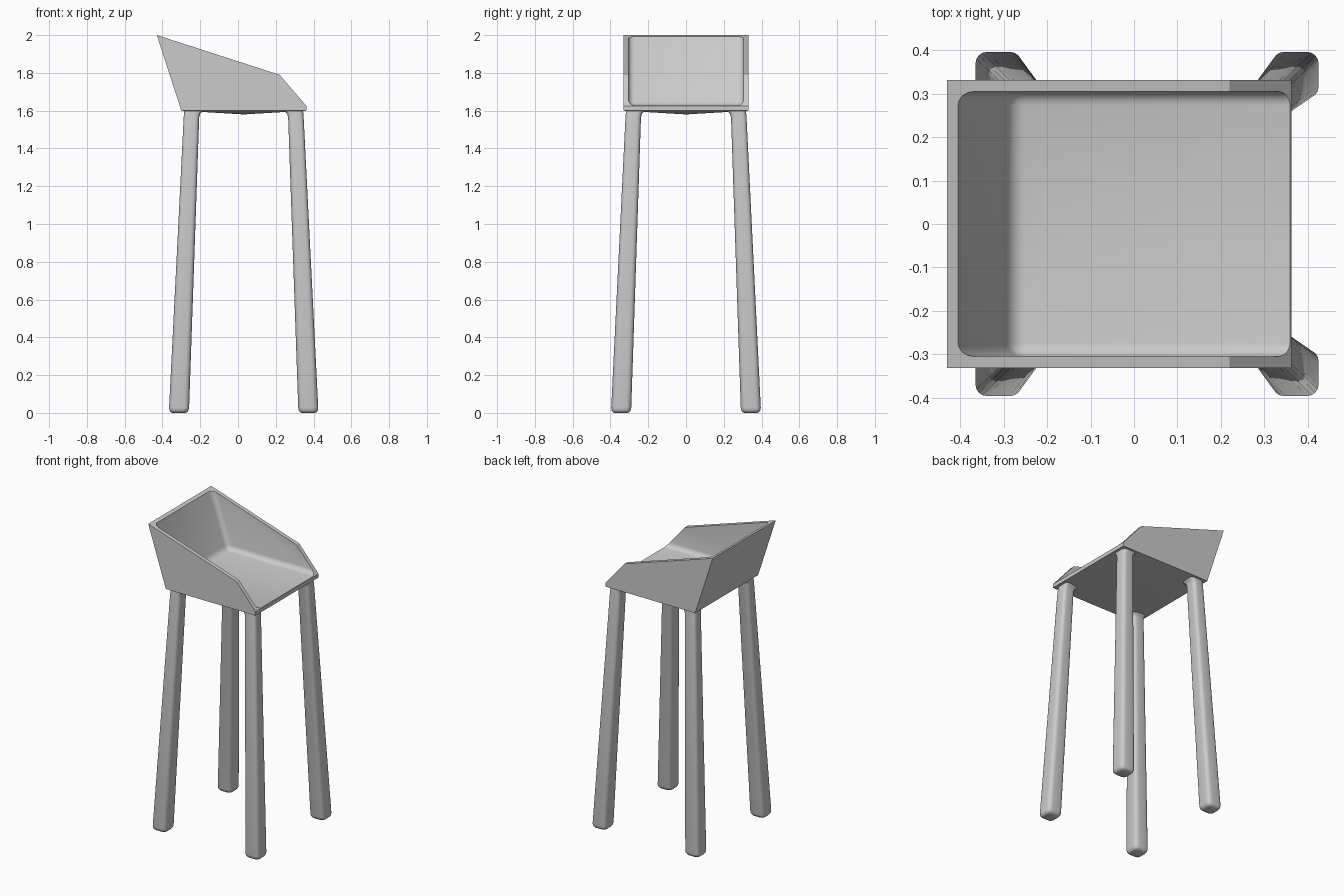
import bpy, bmesh, math
from mathutils import Vector

if "Cube" in bpy.data.objects:
    bpy.data.objects.remove(bpy.data.objects["Cube"])

CX = 0.03  # legs and seat base are centred slightly forward of the origin


def finish(bm, name):
    bmesh.ops.recalc_face_normals(bm, faces=bm.faces)
    me = bpy.data.meshes.new(name)
    bm.to_mesh(me)
    bm.free()
    ob = bpy.data.objects.new(name, me)
    bpy.context.collection.objects.link(ob)
    return ob


def smooth(ob, angle=35):
    bpy.ops.object.select_all(action='DESELECT')
    ob.select_set(True)
    bpy.context.view_layer.objects.active = ob
    bpy.ops.object.shade_smooth_by_angle(angle=math.radians(angle))


def prism(profile, half):
    """Extrude an x-z profile across y from -half to half."""
    bm = bmesh.new()
    f = bm.faces.new([bm.verts.new((x, -half, z)) for x, z in profile])
    ext = bmesh.ops.extrude_face_region(bm, geom=[f])
    vs = [v for v in ext['geom'] if isinstance(v, bmesh.types.BMVert)]
    bmesh.ops.translate(bm, verts=vs, vec=(0, 2 * half, 0))
    bmesh.ops.recalc_face_normals(bm, faces=bm.faces)
    return bm


def dip_floor(bm, z):
    """Pull the middle of the lowest flat face down to height z."""
    bm.normal_update()
    floor = max((f for f in bm.faces if f.normal.z < -0.9), key=lambda f: f.calc_area())
    centre = bmesh.ops.poke(bm, faces=[floor])['verts'][0]
    centre.co = (CX, 0, z)


# seat shell: outer block with a shallow pointed underside
outer = prism([(-0.43, 2.0), (0.22, 1.79), (0.362, 1.625), (0.362, 1.60), (-0.30, 1.60)], 0.332)
dip_floor(outer, 1.58)
seat = finish(outer, "seat")

# cavity cutter, open to the top and front, with rounded inner corners
inner = prism([(-0.51, 2.3), (0.7, 2.3), (0.7, 1.628), (-0.282, 1.628)], 0.305)


def is_low(v):
    return v.co.z < 1.7


def is_back(v):
    return v.co.x < 0


edges = [e for e in inner.edges
         if (all(is_low(v) for v in e.verts) and any(is_back(v) for v in e.verts))
         or all(is_back(v) for v in e.verts) and any(is_low(v) for v in e.verts)]
bmesh.ops.bevel(inner, geom=edges, offset=0.032, segments=4, profile=0.5, affect='EDGES')
# trim near the front edge so the floor dip stays centred under the sitter
geom = inner.verts[:] + inner.edges[:] + inner.faces[:]
bmesh.ops.bisect_plane(inner, geom=geom, plane_co=(0.345, 0, 0), plane_no=(1, 0, 0))
dip_floor(inner, 1.612)
cavity = finish(inner, "seat_cavity_cutter")
cavity.hide_render = True

mod = seat.modifiers.new("hollow", 'BOOLEAN')
mod.operation = 'DIFFERENCE'
mod.solver = 'EXACT'
mod.object = cavity
bpy.context.view_layer.objects.active = seat
bpy.ops.object.modifier_apply(modifier=mod.name)
bpy.data.objects.remove(cavity, do_unlink=True)
smooth(seat, 30)


def rounded_square(half, radius, seg=4):
    pts = []
    for q in range(4):
        a0 = q * math.pi / 2
        c = (half - radius) * math.sqrt(2)
        mid = a0 + math.pi / 4
        for i in range(seg + 1):
            a = a0 + i / seg * math.pi / 2
            pts.append((c * math.cos(mid) + radius * math.cos(a),
                        c * math.sin(mid) + radius * math.sin(a)))
    return pts


# legs: tapered, splayed rounded squares with soft feet and a flare under the seat
# (height, half width, corner radius, inward shift)
SECTIONS = [(0.0, 0.034, 0.02, 0), (0.004, 0.043, 0.023, 0), (0.013, 0.050, 0.025, 0),
            (0.027, 0.053, 0.026, 0), (1.565, 0.041, 0.022, 0), (1.585, 0.043, 0.023, 0.003),
            (1.597, 0.050, 0.026, 0.010), (1.606, 0.054, 0.028, 0.014)]


def leg(name, sx, sy):
    bm = bmesh.new()
    rings = []
    for z, half, rad, shift in SECTIONS:
        t = z / 1.6
        px = 0.343 - 0.068 * t - shift
        py = 0.344 - 0.066 * t - shift
        rings.append([bm.verts.new((CX + sx * (px + x), sy * (py + y), z))
                      for x, y in rounded_square(half, rad)])
    n = len(rings[0])
    for a, b in zip(rings, rings[1:]):
        for i in range(n):
            j = (i + 1) % n
            bm.faces.new((a[i], a[j], b[j], b[i]))
    bm.faces.new(rings[0])
    bm.faces.new(rings[-1])
    smooth(finish(bm, name), 40)


for sx, fore in ((1, "front"), (-1, "rear")):
    for sy, side in ((1, "left"), (-1, "right")):
        leg(f"{fore}_{side}_leg", sx, sy)
